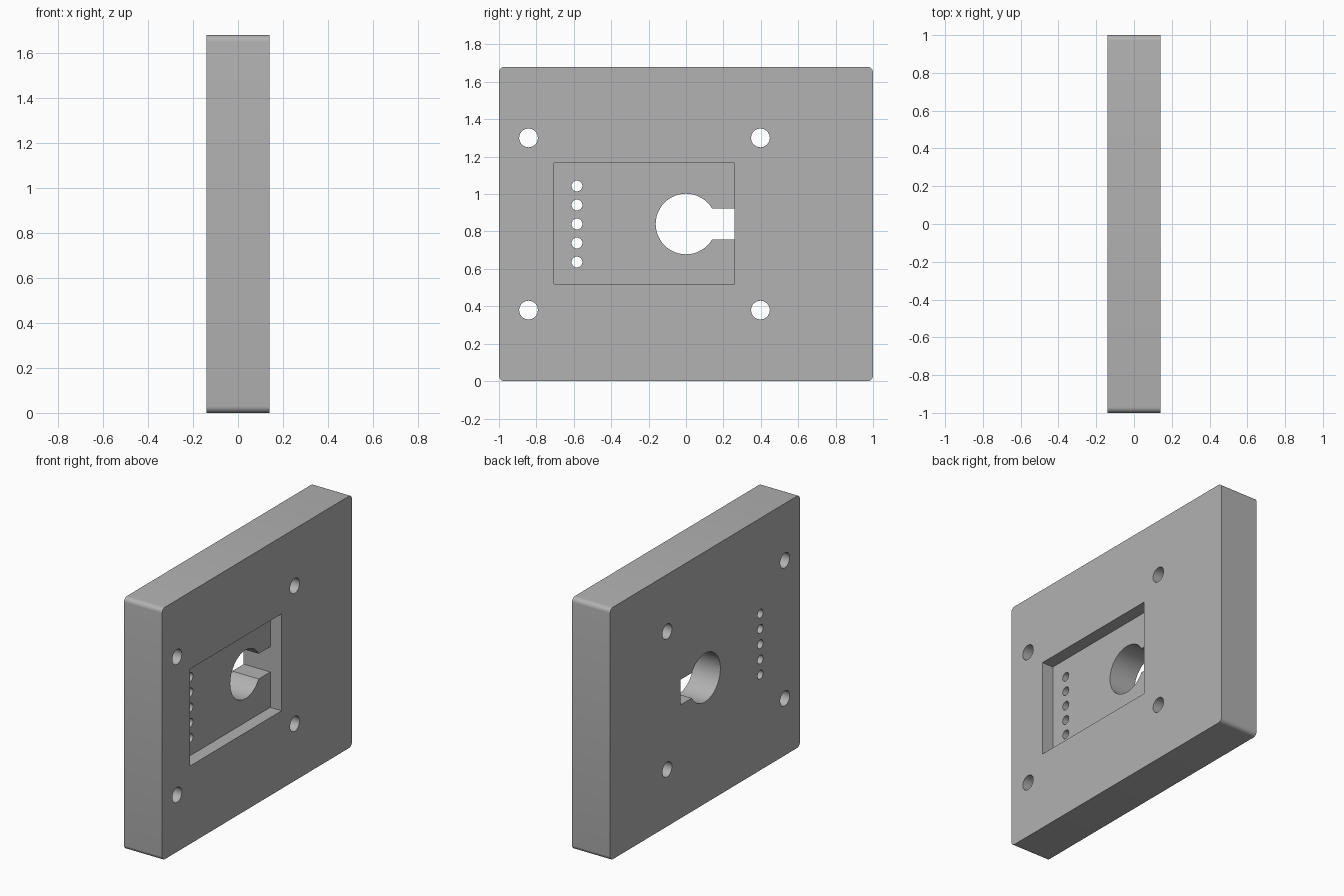
import bpy, math

if "Cube" in bpy.data.objects:
    bpy.data.objects.remove(bpy.data.objects["Cube"])

HALF_T = 0.14      # half thickness of the plate
HEIGHT = 1.68
MID = HEIGHT / 2

grey = bpy.data.materials.new("plain_grey")
grey.diffuse_color = (0.445, 0.445, 0.445, 1)
grey.use_nodes = True
grey.node_tree.nodes["Principled BSDF"].inputs["Base Color"].default_value = grey.diffuse_color


def box(name, lo, hi):
    bpy.ops.mesh.primitive_cube_add(size=1, location=[(a + b) / 2 for a, b in zip(lo, hi)])
    ob = bpy.context.object
    ob.name = name
    ob.scale = [b - a for a, b in zip(lo, hi)]
    bpy.ops.object.transform_apply(location=True, rotation=False, scale=True)
    ob.data.materials.append(grey)
    return ob


def rod(name, y, z, r, sides):
    bpy.ops.mesh.primitive_cylinder_add(vertices=sides, radius=r, depth=1,
                                        location=(0, y, z), rotation=(0, math.pi / 2, 0))
    ob = bpy.context.object
    ob.name = name
    ob.data.materials.append(grey)
    return ob


# Plate with its four edges along the thickness rounded
plate = box("mounting_plate", (-HALF_T, -1, 0), (HALF_T, 1, HEIGHT))
weights = plate.data.attributes.new("bevel_weight_edge", 'FLOAT', 'EDGE')
for e in plate.data.edges:
    a, b = (plate.data.vertices[i].co for i in e.vertices)
    weights.data[e.index].value = 1.0 if abs(a.x - b.x) > 0.1 else 0.0
bevel = plate.modifiers.new("rounded_corners", 'BEVEL')
bevel.limit_method = 'WEIGHT'
bevel.width = 0.03
bevel.segments = 6

# Recess on the right face, central bore and its side slot
cutters = [
    box("recess_cutter", (0.056, -0.705, 0.52), (0.5, 0.26, 1.166)),
    rod("bore_cutter", 0, MID, 0.162, 64),
    box("slot_cutter", (-0.5, 0, MID - 0.084), (0.5, 0.26, MID + 0.084)),
]
# Four screw holes
for y in (-0.842, 0.398):
    for z in (MID - 0.46, MID + 0.46):
        cutters.append(rod("screw_hole_cutter", y, z, 0.05, 32))
# Row of five pin holes
for i in range(-2, 3):
    cutters.append(rod("pin_hole_cutter", -0.583, MID + i * 0.1016, 0.029, 24))

for c in cutters:
    cut = plate.modifiers.new(c.name, 'BOOLEAN')
    cut.operation = 'DIFFERENCE'
    cut.solver = 'EXACT'
    cut.object = c

# Apply the cuts, remove the cutters and smooth the round walls
bpy.ops.object.select_all(action='DESELECT')
plate.select_set(True)
bpy.context.view_layer.objects.active = plate
for m in list(plate.modifiers):
    bpy.ops.object.modifier_apply(modifier=m.name)
for c in cutters:
    bpy.data.objects.remove(c)
bpy.ops.object.shade_smooth_by_angle(angle=math.radians(30))
